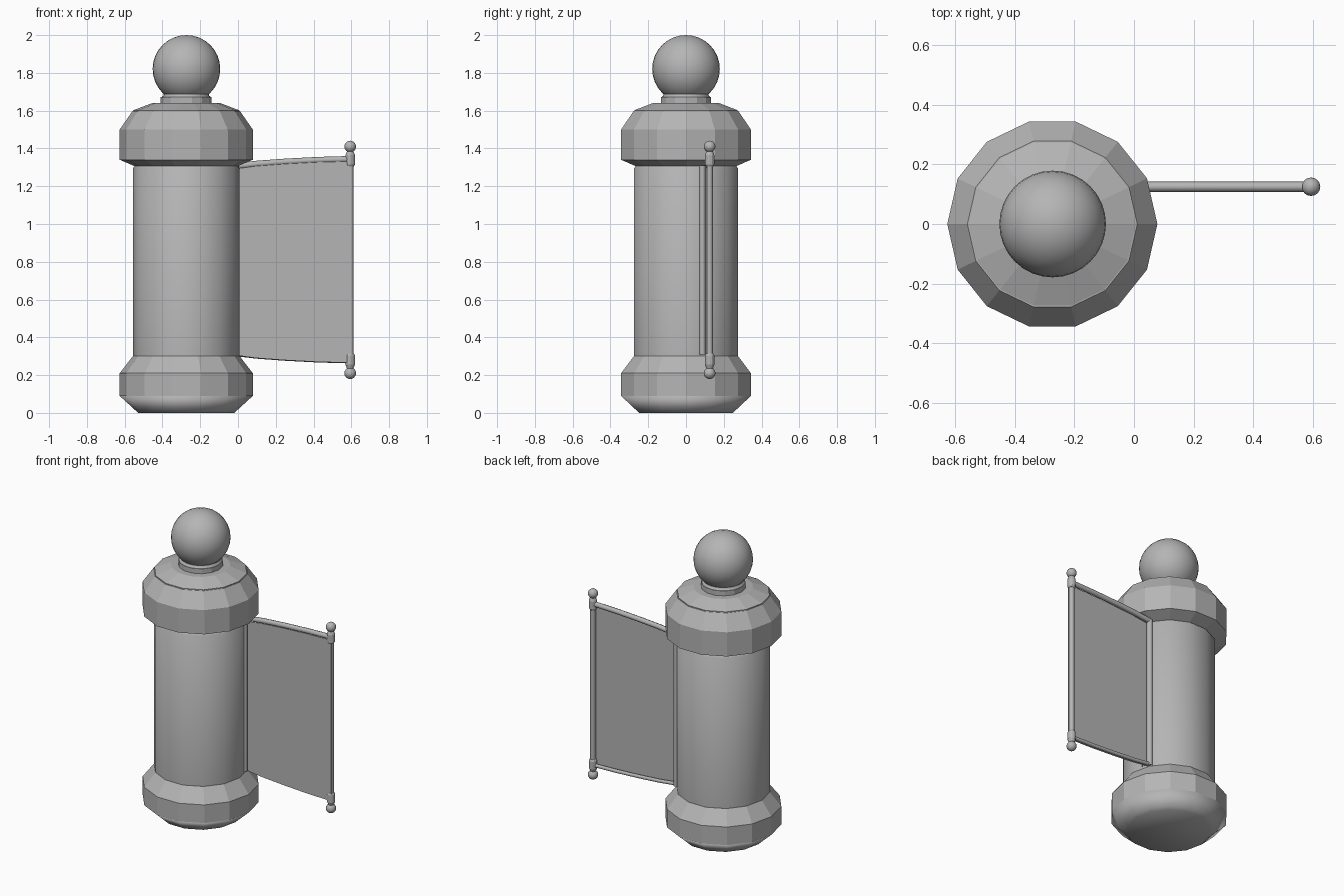
import bpy, bmesh
from math import cos, sin, pi
from mathutils import Vector

if "Cube" in bpy.data.objects:
    bpy.data.objects.remove(bpy.data.objects["Cube"])

CX = -0.274            # column axis
POLE = (0.594, 0.125)  # outer banner pole
MID = 0.81             # banner mirror height

GREY = bpy.data.materials.new("dark_grey")
GREY.diffuse_color = (0.46, 0.46, 0.46, 1)
GREY.use_nodes = True
GREY.node_tree.nodes["Principled BSDF"].inputs["Base Color"].default_value = GREY.diffuse_color


def make(name, bm, smooth):
    bmesh.ops.recalc_face_normals(bm, faces=bm.faces)
    me = bpy.data.meshes.new(name)
    bm.to_mesh(me)
    bm.free()
    me.materials.append(GREY)
    ob = bpy.data.objects.new(name, me)
    bpy.context.collection.objects.link(ob)
    for p in me.polygons:
        p.use_smooth = smooth
    return ob


def lathe(name, profile, n=14, xy=(CX, 0), smooth=False, caps=True):
    bm = bmesh.new()
    rings = [[bm.verts.new((xy[0] + r * cos(2 * pi * i / n), xy[1] + r * sin(2 * pi * i / n), z))
              for i in range(n)] for r, z in profile]
    for a, b in zip(rings, rings[1:]):
        for i in range(n):
            j = (i + 1) % n
            bm.faces.new((a[i], a[j], b[j], b[i]))
    if caps:
        bm.faces.new(rings[0])
        bm.faces.new(rings[-1])
    return make(name, bm, smooth)


def ball(name, loc, r, seg):
    bm = bmesh.new()
    bmesh.ops.create_uvsphere(bm, u_segments=seg, v_segments=seg // 2, radius=r)
    bmesh.ops.translate(bm, vec=Vector(loc), verts=bm.verts)
    return make(name, bm, True)


def rod(name, pts, r):
    cu = bpy.data.curves.new(name, 'CURVE')
    cu.dimensions = '3D'
    cu.bevel_depth = r
    cu.bevel_resolution = 2
    cu.use_fill_caps = True
    sp = cu.splines.new('POLY')
    sp.points.add(len(pts) - 1)
    for p, c in zip(sp.points, pts):
        p.co = (*c, 1)
    sp.use_smooth = True
    cu.materials.append(GREY)
    ob = bpy.data.objects.new(name, cu)
    bpy.context.collection.objects.link(ob)
    return ob


# column: foot, base band, shaft, upper band, cap, neck, finial
lathe("foot", [(0.255, 0), (0.272, 0.016), (0.3525, 0.09)], smooth=True)
lathe("base_band", [(0.3525, 0.09), (0.3525, 0.21), (0.283, 0.30)])
lathe("shaft", [(0.2825, 0.29), (0.2825, 1.295), (0.27, 1.31)], smooth=True, caps=False)
lathe("upper_band", [(0.27, 1.305), (0.3525, 1.34), (0.3525, 1.50), (0.285, 1.597)])
lathe("cap", [(0.281, 1.59), (0.281, 1.602), (0.18, 1.64)])
lathe("neck", [(0.135, 1.63), (0.135, 1.672)])
lathe("neck_flare", [(0.131, 1.671), (0.12, 1.68), (0.119, 1.69), (0.127, 1.70)],
      n=28, smooth=True, caps=False)
ball("finial", (CX + 0.001, 0, 1.821), 0.179, 32)

# banner rail heights along x, gently bowed
rail = [(-0.02, 1.304), (0.1, 1.318), (0.25, 1.329), (0.42, 1.338), (0.594, 1.343)]
for s, tag, r in ((1, "top", 0.017), (-1, "bottom", 0.012)):
    z = lambda v: MID + s * (v - MID)
    lift = 0 if s > 0 else -0.003
    rod(f"{tag}_rail", [(x, POLE[1], z(h) + lift) for x, h in rail], r)
    lathe(f"{tag}_socket", [(0.019, z(1.305)), (0.025, z(1.315)), (0.025, z(1.365)), (0.017, z(1.385))],
          n=12, xy=POLE)
    ball(f"{tag}_knob", (*POLE, z(1.41)), 0.031, 16)

# vertical poles and the strip on the shaft
lathe("outer_pole", [(0.017, 0.27), (0.017, 1.35)], n=12, xy=POLE, smooth=True, caps=False)
lathe("inner_pole", [(0.018, 0.30), (0.018, 1.31)], n=12, xy=(-0.018, 0.125), smooth=True, caps=False)
lathe("inner_strip", [(0.016, 0.31), (0.016, 1.31)], n=12, xy=(-0.011, 0.087), smooth=True, caps=False)

# cloth sheet between the rails
bm = bmesh.new()
cols = []
for x, h in rail[:-1] + [(0.608, 1.343)]:
    x = max(x, -0.005)
    cols.append([bm.verts.new((x, 0.109, zz)) for zz in (2 * MID - h - 0.012, h - 0.011)])
for a, b in zip(cols, cols[1:]):
    bm.faces.new((a[0], b[0], b[1], a[1]))
sheet = make("banner_sheet", bm, False)
mod = sheet.modifiers.new("thickness", 'SOLIDIFY')
mod.thickness = 0.003
mod.offset = 0
